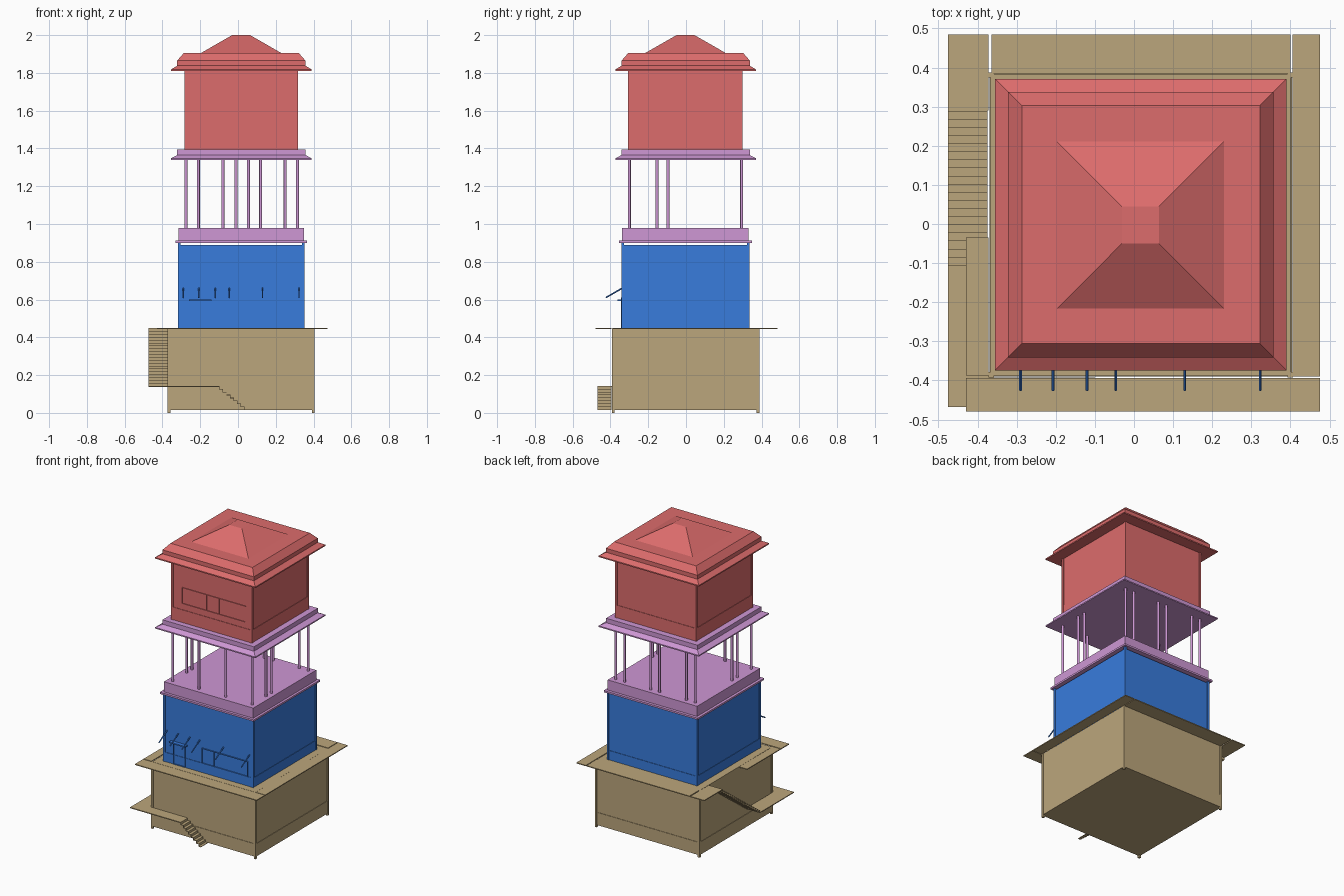
import bpy, bmesh, math
from mathutils import Vector

if "Cube" in bpy.data.objects:
    bpy.data.objects.remove(bpy.data.objects["Cube"])


def material(name, rgb):
    m = bpy.data.materials.new(name)
    m.diffuse_color = (*rgb, 1)
    m.use_nodes = True
    m.node_tree.nodes["Principled BSDF"].inputs["Base Color"].default_value = m.diffuse_color
    return m


TAN = material("tan", (0.50, 0.38, 0.20))
BLUE = material("blue", (0.04, 0.20, 0.72))
PINK = material("pink", (0.62, 0.31, 0.66))
RED = material("red", (0.72, 0.15, 0.15))


def finish(name, bm, mat):
    bmesh.ops.recalc_face_normals(bm, faces=bm.faces)
    me = bpy.data.meshes.new(name)
    bm.to_mesh(me)
    bm.free()
    me.materials.append(mat)
    ob = bpy.data.objects.new(name, me)
    bpy.context.collection.objects.link(ob)
    return ob


def add_box(bm, x, y, z):
    vs = bmesh.ops.create_cube(bm, size=1)["verts"]
    for v in vs:
        v.co = Vector([(r[0] + r[1]) / 2 + c * (r[1] - r[0]) for r, c in zip((x, y, z), v.co)])


def boxes(name, mat, *ranges):
    bm = bmesh.new()
    for r in ranges:
        add_box(bm, *r)
    return finish(name, bm, mat)


def loft(name, mat, rings):
    """Stack of rectangles (x0, x1, y0, y1, z), capped at both ends."""
    bm = bmesh.new()
    prev = None
    for x0, x1, y0, y1, z in rings:
        cur = [bm.verts.new(p) for p in ((x0, y0, z), (x1, y0, z), (x1, y1, z), (x0, y1, z))]
        if prev:
            for i in range(4):
                j = (i + 1) % 4
                bm.faces.new((prev[i], prev[j], cur[j], cur[i]))
        else:
            bm.faces.new(cur)
        prev = cur
    bm.faces.new(prev)
    return finish(name, bm, mat)


def rod(bm, a, b, r, sides=8):
    a, b = Vector(a), Vector(b)
    d = b - a
    vs = bmesh.ops.create_cone(bm, cap_ends=True, segments=sides, radius1=r, radius2=r, depth=d.length)["verts"]
    q = Vector((0, 0, 1)).rotation_difference(d)
    for v in vs:
        v.co = q @ v.co + (a + b) / 2


def storey(name, mat, x0, x1, y0, y1, z0, z1, band, post_z0, post_z1):
    """Walls with a plinth band and four slim corner posts."""
    e = 0.005
    boxes(name + "_walls", mat, ((x0 + e, x1 - e), (y0 + e, y1 - e), (z0, z1)))
    boxes(name + "_plinth", mat, ((x0 + 0.002, x1 - 0.002), (y0 + 0.002, y1 - 0.002), (z0, band)))
    w = 0.014
    boxes(name + "_corner_posts", mat, *[((x, x + w), (y, y + w), (post_z0, post_z1))
                                         for x in (x0, x1 - w) for y in (y0, y1 - w)])


def frame(name, mat, x0, x1, z0, z1, y, mullions=()):
    """Slim raised frame on a front wall."""
    t = 0.004
    d = (y - 0.004, y + 0.004)
    parts = [((x - t / 2, x + t / 2), d, (z0, z1)) for x in (x0, x1, *mullions)]
    parts += [((x0, x1), d, (z - t / 2, z + t / 2)) for z in (z0, z1)]
    boxes(name, mat, *parts)


# Tan base storey
storey("base", TAN, -0.372, 0.406, -0.392, 0.388, 0.015, 0.447, 0.1, 0, 0.447)

# Upper walkway around the base
wz = (0.444, 0.45)
boxes("upper_walkway", TAN,
      ((-0.365, 0.40), (0.385, 0.485), wz),
      ((0.405, 0.475), (-0.39, 0.485), wz),
      ((-0.43, 0.475), (-0.48, -0.394), wz),
      ((-0.475, -0.372), (0.29, 0.485), wz),
      ((-0.43, -0.372), (-0.388, -0.035), wz))

# Lower landing at the front left corner
boxes("lower_landing", TAN,
      ((-0.475, -0.372), (-0.392, -0.125), (0.137, 0.143)),
      ((-0.475, -0.10), (-0.468, -0.392), (0.137, 0.143)))

# Long stair on the left side and short stair at the front: treads and risers
n = 20
dy, dz = 0.415 / n, 0.304 / n
side = []
for i in range(n):
    y, z = 0.29 - i * dy, 0.447 - i * dz
    side.append(((-0.475, -0.374), (y - dy, y), (z - dz - 0.003, z - dz)))
    side.append(((-0.475, -0.374), (y - 0.002, y), (z - dz, z)))
boxes("side_stairs", TAN, *side)
n = 8
dx, dz = 0.152 / n, 0.125 / n
front = []
for i in range(n):
    x, z = -0.10 + i * dx, 0.143 - i * dz
    front.append(((x, x + dx), (-0.468, -0.394), (z - dz - 0.003, z - dz)))
    front.append(((x, x + 0.002), (-0.468, -0.394), (z - dz, z)))
boxes("front_stairs", TAN, *front)

# Blue storey
storey("blue_storey", BLUE, -0.318, 0.353, -0.342, 0.336, 0.447, 0.89, 0.51, 0.447, 0.90)
yb = -0.340
frame("blue_door_frame", BLUE, -0.24, -0.155, 0.45, 0.595, yb)
boxes("blue_door_canopy", BLUE, ((-0.26, -0.14), (-0.362, -0.337), (0.592, 0.6)))
frame("blue_window_frame", BLUE, -0.03, 0.31, 0.51, 0.61, yb, (0.06,))

# Sloping rods on the blue front
bm = bmesh.new()
for x in (-0.29, -0.207, -0.12, -0.047, 0.13, 0.323):
    rod(bm, (x, -0.425, 0.61), (x, -0.338, 0.66), 0.004, 6)
finish("awning_rods", bm, BLUE)

# Pink deck: flange and parapet block
boxes("deck_flange", PINK, ((-0.332, 0.366), (-0.356, 0.35), (0.90, 0.912)))
boxes("deck_block", PINK, ((-0.314, 0.35), (-0.338, 0.331), (0.912, 0.98)))

# Columns of the open storey
spots = [(x, -0.30) for x in (-0.275, -0.08, 0.12, 0.315)]
spots += [(x, 0.295) for x in (-0.275, -0.21, -0.01, 0.055, 0.25, 0.315)]
spots += [(x, y) for x in (-0.275, 0.315) for y in (-0.153, -0.095)]
bm = bmesh.new()
for x, y in spots:
    rod(bm, (x, y, 0.975), (x, y, 1.345), 0.008, 12)
cols = finish("columns", bm, PINK)


def ring(inset, z):
    return (-0.355 + inset, 0.39 - inset, -0.374 + inset, 0.371 - inset, z)


# Pink eave slab
loft("pink_eave", PINK, [ring(0, 1.34), ring(0, 1.348), ring(0.033, 1.365), ring(0.033, 1.395)])

# Red storey with front windows
storey("red_storey", RED, -0.284, 0.318, -0.306, 0.298, 1.395, 1.812, 1.48, 1.395, 1.812)
frame("red_window_frame", RED, -0.205, 0.27, 1.522, 1.628, -0.302, (-0.02, 0.07))

# Red eave, flat roof and low pyramid cap
loft("red_roof", RED, [ring(0, 1.81), ring(0, 1.818), ring(0.033, 1.838),
                       ring(0.033, 1.865), ring(0.068, 1.905)])
loft("roof_cap", RED, [(-0.20, 0.233, -0.22, 0.214, 1.903), (-0.031, 0.064, -0.05, 0.045, 2.0)])

# Smooth the round columns
bpy.context.view_layer.objects.active = cols
cols.select_set(True)
bpy.ops.object.shade_smooth_by_angle(angle=math.radians(40))
